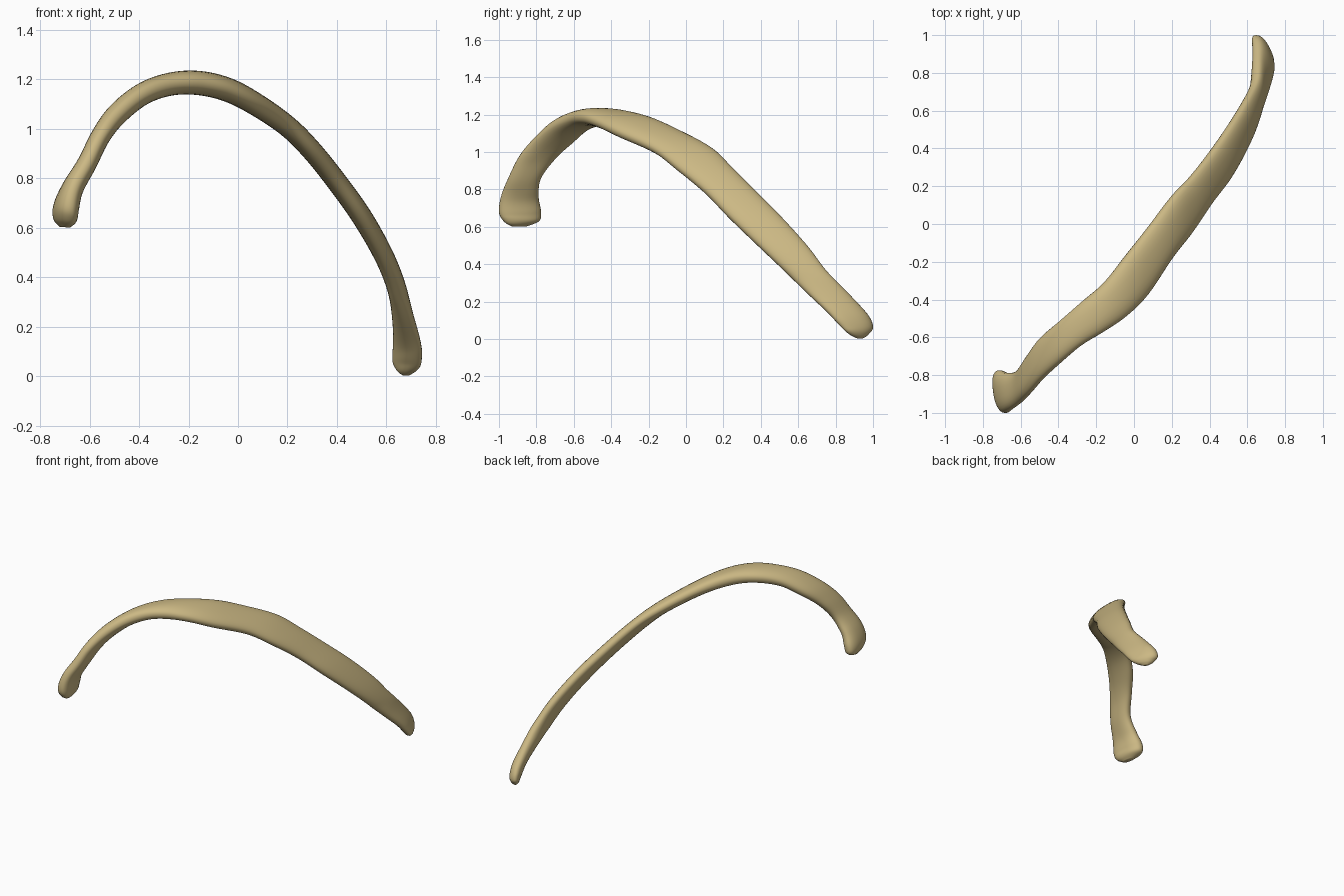
import bpy, bmesh, math
from mathutils import Vector

if "Cube" in bpy.data.objects:
    bpy.data.objects.remove(bpy.data.objects["Cube"])

# Stations along the rib: centre x, centre z, lowest y, highest y, thickness
STATIONS = [
    (-.700, .602, -.93, -.85, .035), (-.698, .630, -.975, -.785, .085),
    (-.695, .680, -1.0, -.775, .100), (-.668, .760, -.99, -.788, .088),
    (-.610, .860, -.95, -.775, .080), (-.555, .970, -.895, -.695, .080),
    (-.487, 1.060, -.82, -.60, .088), (-.386, 1.140, -.73, -.51, .090),
    (-.275, 1.180, -.64, -.41, .093), (-.160, 1.185, -.57, -.31, .098),
    (-.043, 1.158, -.49, -.165, .097), (.070, 1.100, -.375, -.025, .092),
    (.200, 1.010, -.18, .145, .086), (.300, .910, -.05, .25, .084),
    (.400, .785, .10, .375, .084), (.500, .645, .235, .515, .084),
    (.588, .490, .395, .655, .080), (.640, .360, .53, .755, .078),
    (.668, .230, .66, .885, .082), (.683, .130, .765, .975, .088),
    (.683, .060, .835, 1.0, .085), (.680, .022, .88, .975, .060),
    (.680, .003, .915, .945, .020),
]
SUB, RING = 6, 28


def spline(a, b, c, d, t):
    """Catmull-Rom blend of four stations."""
    return [0.5 * (2*q + (r - p)*t + (2*p - 5*q + 4*r - s)*t*t + (3*q - p - 3*r + s)*t**3)
            for p, q, r, s in zip(a, b, c, d)]


def sampled():
    out, n = [], len(STATIONS)
    for i in range(n - 1):
        quad = [STATIONS[max(0, min(n - 1, i + k))] for k in (-1, 0, 1, 2)]
        out += [spline(*quad, j / SUB) for j in range(SUB)]
    return out + [list(STATIONS[-1])]


def spow(v, e):
    return math.copysign(abs(v) ** e, v)


def twist(x, z):
    """How far the +y edge leans along the surface normal near the two tips."""
    if x > 0.5:
        return -0.036 * max(0.0, min(1.0, (0.32 - z) / 0.22))
    if x < -0.5:
        return 0.016 * max(0.0, min(1.0, (0.80 - z) / 0.15))
    return 0.0


# Rib: flattened rounded section swept along the arch
bm = bmesh.new()
path = sampled()
rings = []
for i, (x, z, lo, hi, thick) in enumerate(path):
    a, b = path[max(0, i - 3)], path[min(len(path) - 1, i + 3)]
    tan = Vector((b[0] - a[0], 0, b[1] - a[1])).normalized()
    normal = Vector((-tan.z, 0, tan.x))
    centre = Vector((x, (lo + hi) / 2, z))
    lean = twist(x, z) * min(1.0, (hi - lo) / 0.15)
    ring = []
    for k in range(RING):
        ang = 2 * math.pi * k / RING
        u, v = spow(math.cos(ang), 0.85), spow(math.sin(ang), 0.85)
        offset = normal * (v * thick / 2 + u * lean)
        ring.append(bm.verts.new(centre + offset + Vector((0, u * (hi - lo) / 2, 0))))
    rings.append(ring)
for r, s in zip(rings, rings[1:]):
    for k in range(RING):
        m = (k + 1) % RING
        bm.faces.new((r[k], r[m], s[m], s[k]))
# Closed tips
bm.faces.new(rings[0])
bm.faces.new(rings[-1])
bmesh.ops.recalc_face_normals(bm, faces=bm.faces)

mesh = bpy.data.meshes.new("rib_bone")
bm.to_mesh(mesh)
bm.free()
mesh.shade_smooth()
bone = bpy.data.materials.new("bone_tan")
bone.diffuse_color = (0.60, 0.48, 0.23, 1)
bone.use_nodes = True
bone.node_tree.nodes["Principled BSDF"].inputs["Base Color"].default_value = bone.diffuse_color
mesh.materials.append(bone)
rib = bpy.data.objects.new("rib_bone", mesh)
bpy.context.collection.objects.link(rib)
